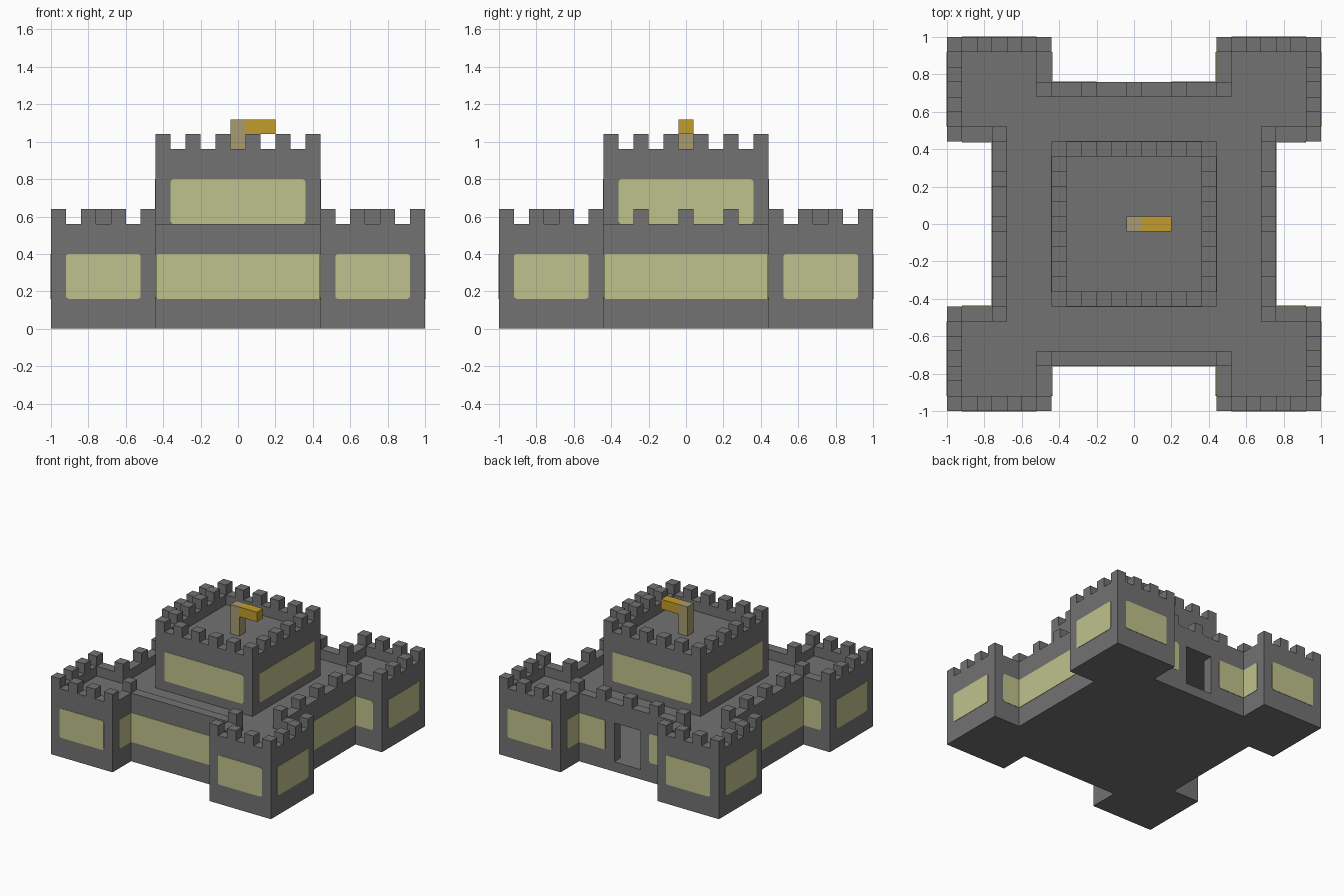
import bpy
import bmesh
import math
from mathutils import Matrix

cube = bpy.data.objects.get("Cube")
if cube:
    bpy.data.objects.remove(cube)


def material(name, rgb):
    mat = bpy.data.materials.new(name)
    mat.use_nodes = True
    colour = (*rgb, 1)
    mat.diffuse_color = colour
    mat.node_tree.nodes["Principled BSDF"].inputs["Base Color"].default_value = colour
    return mat


STONE = material("grey stone", (0.17, 0.17, 0.17))
GLASS = material("pale yellow glass", (0.52, 0.54, 0.265))
GOLD = material("gold cloth", (0.55, 0.335, 0.024))
WOOD = material("tan wood", (0.39, 0.33, 0.165))

UNIT = 0.08          # wall thickness and battlement size
OUTER, WALL, KEEP = 1.0, 0.76, 0.44
DECK, RIM = 0.48, 0.56


def finish(name, bm, mat):
    bmesh.ops.recalc_face_normals(bm, faces=bm.faces)
    mesh = bpy.data.meshes.new(name)
    bm.to_mesh(mesh)
    bm.free()
    mesh.materials.append(mat)
    obj = bpy.data.objects.new(name, mesh)
    bpy.context.collection.objects.link(obj)
    return obj


def add_prism(bm, points, low, high):
    face = bm.faces.new([bm.verts.new((x, y, low)) for x, y in points])
    new = bmesh.ops.extrude_face_region(bm, geom=[face], use_keep_orig=True)["geom"]
    for v in new:
        if isinstance(v, bmesh.types.BMVert):
            v.co.z = high


def prism(name, points, low, high, mat=STONE):
    bm = bmesh.new()
    add_prism(bm, points, low, high)
    return finish(name, bm, mat)


def rect(x0, x1, y0, y1):
    return [(x0, y0), (x1, y0), (x1, y1), (x0, y1)]


def square(half):
    return rect(-half, half, -half, half)


def turn(u, d, k):
    """Point at u along side k and d outwards from the centre."""
    return [(u, -d), (d, u), (-u, d), (-d, -u)][k]


def castle_outline(inset):
    """Square with a notch in each side, leaving four corner towers."""
    a, w, n = OUTER - inset, WALL - inset, KEEP + inset
    side = [(-a, a), (-n, a), (-n, w), (n, w), (n, a)]
    return [turn(u, d, k) for k in range(4) for u, d in side]


def carve(obj, cutter):
    cutter.hide_render = True
    mod = obj.modifiers.new("carve", "BOOLEAN")
    mod.operation = "DIFFERENCE"
    mod.solver = "EXACT"
    mod.object = cutter
    bpy.context.view_layer.objects.active = obj
    bpy.ops.object.modifier_apply(modifier=mod.name)
    bpy.data.objects.remove(cutter)


# Hollow lower storey with sunken deck and rear doorway
castle = prism("castle_body", castle_outline(0), 0, RIM)
carve(castle, prism("deck_cutter", castle_outline(UNIT), DECK, 0.7))
carve(castle, prism("room_cutter", castle_outline(UNIT), UNIT, 0.4))
carve(castle, prism("door_cutter", rect(-0.12, 0.12, 0.6, 0.9), UNIT, 0.4))

# Central keep with sunken roof
keep = prism("keep", square(KEEP), DECK, 0.96)
carve(keep, prism("roof_cutter", square(KEEP - UNIT), 0.88, 1.1))


# Battlements
def battlements(name, cells, base):
    bm = bmesh.new()
    h = UNIT / 2
    for x, y in sorted(cells):
        add_prism(bm, rect(x - h, x + h, y - h, y + h), base, base + UNIT)
    finish(name, bm, STONE)


def ring(cells, sides=range(4)):
    found = set()
    for k in sides:
        for u, d in cells:
            x, y = turn(u, d, k)
            found.add((round(x, 2), round(y, 2)))
    return found


tower_cells = [(s * u, 0.96) for u in (0.48, 0.64, 0.8, 0.96) for s in (-1, 1)]
corner_cells = [(-0.48, 0.72), (0.48, 0.72)]
wall_cells = [(u, 0.72) for u in (-0.24, 0, 0.24)]
battlements("tower_battlements", ring(tower_cells + corner_cells), RIM)
battlements("wall_battlements", ring(wall_cells, (1, 2, 3)), RIM)
keep_cells = [(s * u, 0.4) for u in (0.08, 0.24, 0.4) for s in (-1, 1)]
battlements("keep_battlements", ring(keep_cells), 0.96)


# Windows: thin plates, with rounded corners at the chosen ends
def add_window(bm, k, d, u0, u1, z0, round_left=True, round_right=True):
    z1, r, points = z0 + 0.24, 0.016, []
    corners = [(u0, z0, 2, round_left), (u1, z0, 3, round_right),
               (u1, z1, 0, round_right), (u0, z1, 1, round_left)]
    for u, z, quarter, rounded in corners:
        if not rounded:
            points.append((u, z))
            continue
        cu = u + (r if u == u0 else -r)
        cz = z + (r if z == z0 else -r)
        for i in range(4):
            a = (quarter + i / 3) * math.pi / 2
            points.append((cu + r * math.cos(a), cz + r * math.sin(a)))
    plate = bmesh.new()
    add_prism(plate, points, -0.002, 0.003)
    place = (Matrix.Rotation(k * math.pi / 2, 4, "Z")
             @ Matrix.Translation((0, -d, 0))
             @ Matrix.Rotation(math.pi / 2, 4, "X"))
    plate.transform(place)
    temp = bpy.data.meshes.new("temp")
    plate.to_mesh(temp)
    plate.free()
    bm.from_mesh(temp)
    bpy.data.meshes.remove(temp)


SILL = 0.16
tower_glass, wall_glass, keep_glass = bmesh.new(), bmesh.new(), bmesh.new()
for k in range(4):
    add_window(keep_glass, k, KEEP, -0.36, 0.36, 0.56)
    for u in (-0.92, 0.52):
        add_window(tower_glass, k, OUTER, u, u + 0.4, SILL)
    # Short panes on the tower flanks meet the wall panes in the corners
    add_window(wall_glass, k, -KEEP, -0.92, -WALL, SILL, True, False)
    add_window(wall_glass, k, -KEEP, WALL, 0.92, SILL, False, True)
    if k == 2:
        add_window(wall_glass, k, WALL, -KEEP, -0.2, SILL, False, True)
        add_window(wall_glass, k, WALL, 0.2, KEEP, SILL, True, False)
    else:
        add_window(wall_glass, k, WALL, -KEEP, KEEP, SILL, False, False)
finish("tower_windows", tower_glass, GLASS)
finish("wall_windows", wall_glass, GLASS)
finish("keep_windows", keep_glass, GLASS)

# Flag on the keep roof
prism("flag_pole", square(UNIT / 2), 0.88, 1.12, WOOD)
prism("flag", rect(0.04, 0.2, -0.04, 0.04), 1.04, 1.12, GOLD)
